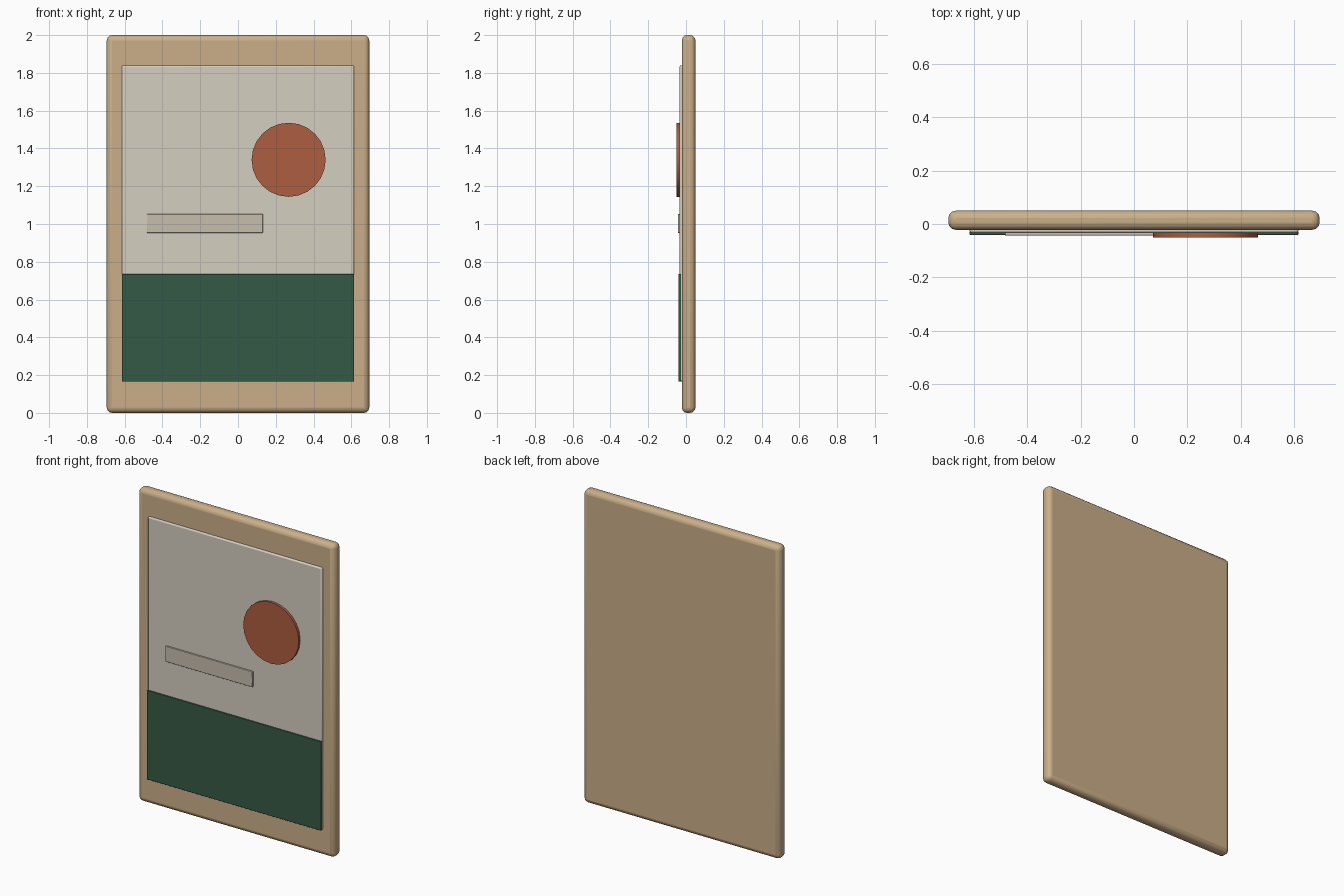
import bpy, math

if "Cube" in bpy.data.objects:
    bpy.data.objects.remove(bpy.data.objects["Cube"])


def material(name, rgb):
    m = bpy.data.materials.new(name)
    m.diffuse_color = (*rgb, 1)
    m.use_nodes = True
    m.node_tree.nodes["Principled BSDF"].inputs["Base Color"].default_value = m.diffuse_color
    return m


def finish(ob, mat, bevel, segments):
    ob.data.materials.append(mat)
    if bevel:
        mod = ob.modifiers.new("bevel", 'BEVEL')
        mod.width = bevel
        mod.segments = segments
    bpy.ops.object.shade_smooth_by_angle(angle=math.radians(35))


def slab(name, x, y, z, mat, bevel, segments=2):
    """Bevelled box given by its (min, max) range on each axis."""
    bpy.ops.mesh.primitive_cube_add(size=1)
    ob = bpy.context.object
    ob.name = name
    for v in ob.data.vertices:
        v.co = [r[0] if c < 0 else r[1] for c, r in zip(v.co, (x, y, z))]
    finish(ob, mat, bevel, segments)


wood = material("wood", (0.60, 0.43, 0.25))
paper = material("paper", (0.66, 0.62, 0.53))
green = material("green", (0.035, 0.10, 0.06))
rust = material("rust", (0.42, 0.11, 0.05))
sand = material("sand", (0.57, 0.51, 0.42))

# Wooden backing board with rounded edges
slab("frame_board", (-0.695, 0.695), (-0.022, 0.05), (0, 2), wood, 0.028, 3)
# Art panel, lower colour block and raised strip
slab("art_panel", (-0.615, 0.615), (-0.034, -0.012), (0.165, 1.84), paper, 0.008)
slab("lower_block", (-0.615, 0.615), (-0.041, -0.026), (0.165, 0.735), green, 0.003)
slab("raised_strip", (-0.483, 0.132), (-0.043, -0.03), (0.953, 1.053), sand, 0.003)

# Round disc
bpy.ops.mesh.primitive_cylinder_add(vertices=24, radius=0.196, depth=0.018,
                                    location=(0.268, -0.041, 1.34),
                                    rotation=(math.pi / 2, 0, 0))
disc = bpy.context.object
disc.name = "sun_disc"
finish(disc, rust, 0, 0)
